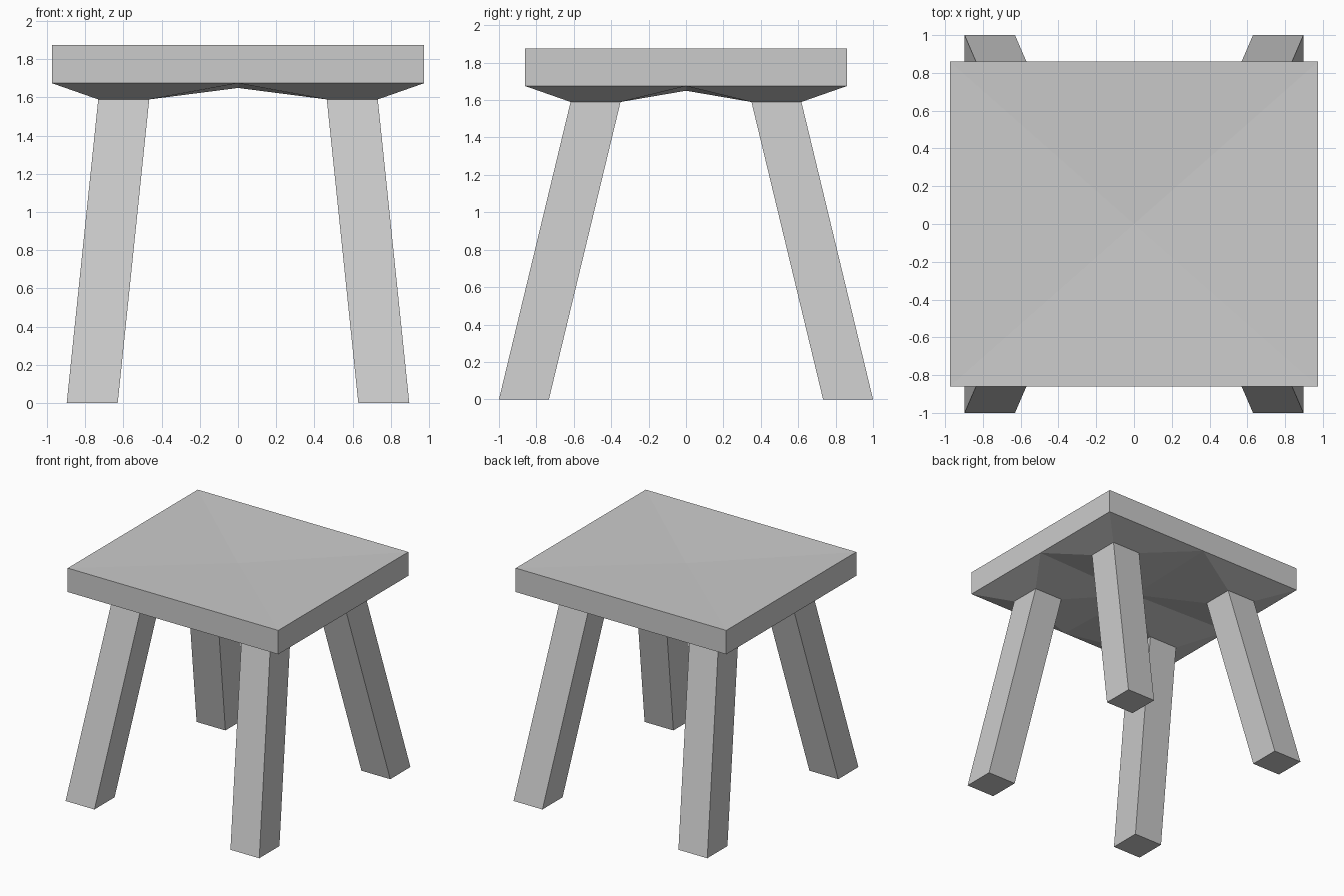
import bpy

if "Cube" in bpy.data.objects:
    bpy.data.objects.remove(bpy.data.objects["Cube"])

def make_object(name, verts, faces):
    mesh = bpy.data.meshes.new(name)
    mesh.from_pydata(verts, [], faces)
    mesh.update()
    obj = bpy.data.objects.new(name, mesh)
    bpy.context.collection.objects.link(obj)
    return obj

# Dimensions
HALF_X, HALF_Y = 0.975, 0.86
TOP, THICK, DISH = 1.875, 0.2, 0.025
LEG_TOP, LEG_W = 1.59, 0.267

def square(x, y, z):
    """Square ring with its inner corner at x, y."""
    return [(x, y, z), (x + LEG_W, y, z),
            (x + LEG_W, y + LEG_W, z), (x, y + LEG_W, z)]

# Seat: one quarter, slightly dished, with the underside drawn down to the leg socket
rim = [(0, 0, TOP - DISH), (HALF_X, 0, TOP), (HALF_X, HALF_Y, TOP), (0, HALF_Y, TOP)]
under = [(x, y, z - THICK) for x, y, z in rim]
socket = square(0.465, 0.35, LEG_TOP)
faces = [(0, 1, 2), (0, 2, 3), (1, 5, 6, 2), (2, 6, 7, 3)]
for i in range(4):
    j = (i + 1) % 4
    faces.append((4 + j, 4 + i, 8 + i, 8 + j))
seat = make_object("seat", rim + under + socket, faces)
mirror = seat.modifiers.new("mirror", 'MIRROR')
mirror.use_axis = (True, True, False)
mirror.use_clip = True

# Legs: splayed square posts that meet the sockets
leg_verts = square(0.63, 0.733, 0) + square(0.465, 0.35, LEG_TOP)
leg_faces = [(3, 2, 1, 0)] + [(i, (i + 1) % 4, 4 + (i + 1) % 4, 4 + i) for i in range(4)]
for sy, depth in ((-1, "front"), (1, "back")):
    for sx, side in ((-1, "left"), (1, "right")):
        verts = [(x * sx, y * sy, z) for x, y, z in leg_verts]
        fs = leg_faces if sx * sy > 0 else [f[::-1] for f in leg_faces]
        make_object(f"{depth}_{side}_leg", verts, fs)
